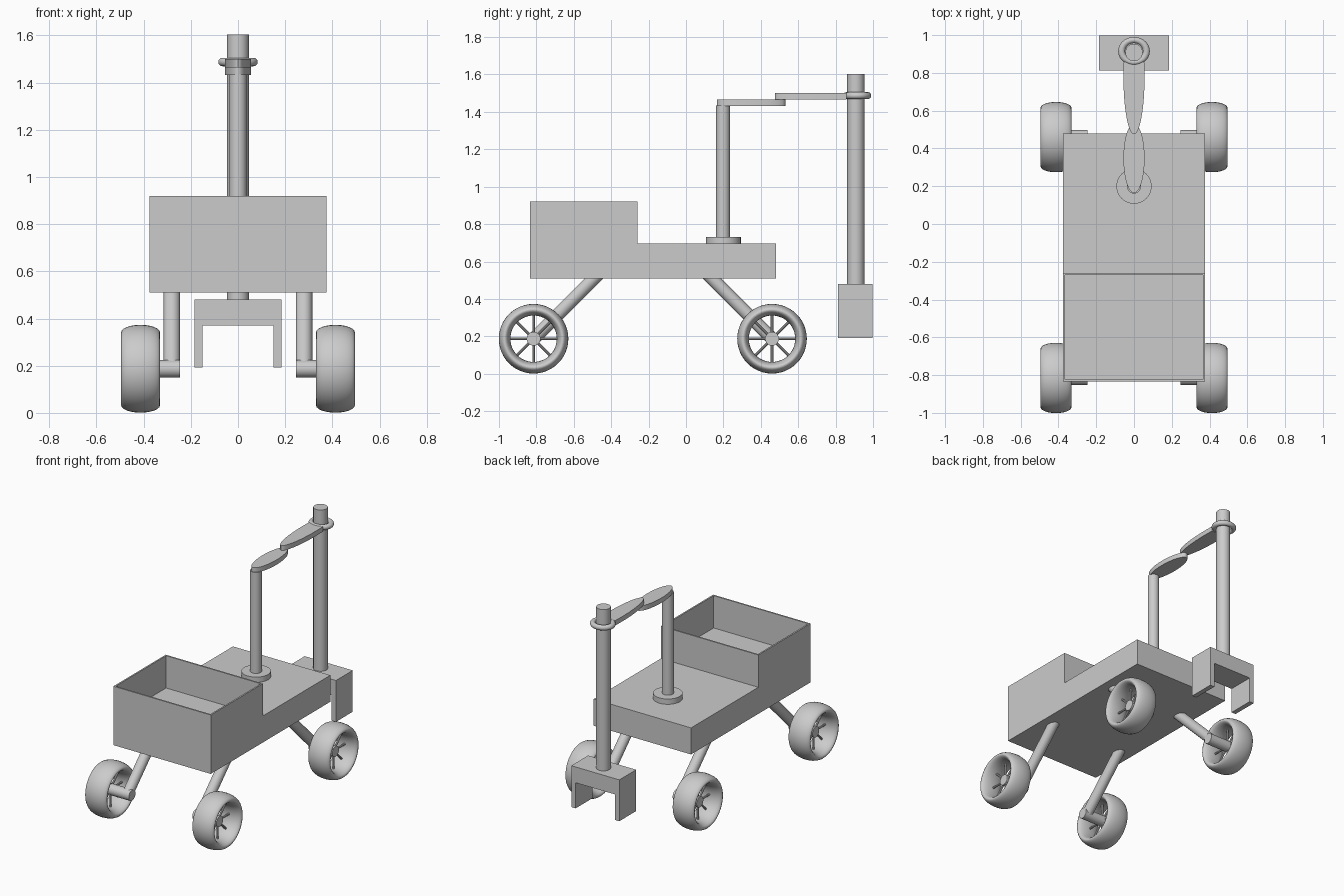
import bpy, bmesh, math
from mathutils import Vector, Matrix

cube = bpy.data.objects.get("Cube")
if cube:
    bpy.data.objects.remove(cube, do_unlink=True)

# Single grey material
grey = bpy.data.materials.new("light_grey")
grey.use_nodes = True
grey.diffuse_color = (0.6, 0.6, 0.6, 1)
grey.node_tree.nodes["Principled BSDF"].inputs["Base Color"].default_value = (0.6, 0.6, 0.6, 1)


def finish(name, bm):
    bmesh.ops.recalc_face_normals(bm, faces=bm.faces)
    mesh = bpy.data.meshes.new(name)
    bm.to_mesh(mesh)
    bm.free()
    obj = bpy.data.objects.new(name, mesh)
    bpy.context.collection.objects.link(obj)
    mesh.materials.append(grey)
    bpy.ops.object.select_all(action="DESELECT")
    obj.select_set(True)
    bpy.context.view_layer.objects.active = obj
    bpy.ops.object.shade_smooth_by_angle(angle=math.radians(35))
    return obj


def add_rod(bm, start, end, radius, sides=32):
    start, end = Vector(start), Vector(end)
    axis = end - start
    turn = axis.to_track_quat("Z", "Y").to_matrix().to_4x4()
    bmesh.ops.create_cone(bm, cap_ends=True, segments=sides, radius1=radius, radius2=radius,
                          depth=axis.length, matrix=Matrix.Translation((start + end) / 2) @ turn)


def rod(name, start, end, radius):
    bm = bmesh.new()
    add_rod(bm, start, end, radius)
    return finish(name, bm)


def prism(name, outline, offset):
    """Extrude a closed outline of 3D points along an offset."""
    bm = bmesh.new()
    face = bm.faces.new([bm.verts.new(p) for p in outline])
    new = bmesh.ops.extrude_face_region(bm, geom=[face])["geom"]
    bmesh.ops.translate(bm, vec=offset, verts=[v for v in new if isinstance(v, bmesh.types.BMVert)])
    return bm


def torus(name, centre, major, minor, scale, rotation=(0, 0, 0)):
    bpy.ops.mesh.primitive_torus_add(major_radius=major, minor_radius=minor, major_segments=48,
                                     minor_segments=24, location=centre, rotation=rotation)
    obj = bpy.context.object
    obj.name = name
    obj.scale = scale
    obj.data.materials.append(grey)
    bpy.ops.object.shade_smooth()
    return obj


# Stepped body with an open bin at the front
profile = [(-0.835, 0.51), (0.48, 0.51), (0.48, 0.695), (-0.26, 0.695), (-0.26, 0.92), (-0.835, 0.92)]
bm = prism("body", [(-0.375, y, z) for y, z in profile], (0.75, 0, 0))
bm.normal_update()
rim = max(bm.faces, key=lambda f: f.calc_center_median().z)
bmesh.ops.recalc_face_normals(bm, faces=bm.faces)
bmesh.ops.inset_region(bm, faces=[rim], thickness=0.015)
bmesh.ops.translate(bm, vec=(0, 0, 0), verts=rim.verts)
floor = bmesh.ops.extrude_face_region(bm, geom=[rim])["geom"]
bmesh.ops.translate(bm, vec=(0, 0, -0.225), verts=[v for v in floor if isinstance(v, bmesh.types.BMVert)])
if rim.is_valid:
    bmesh.ops.delete(bm, geom=[rim], context="FACES_ONLY")
finish("body", bm)

# Wheels, axles, spokes and slanted legs
AXLE_Z, WHEEL_X, LEG_X = 0.187, 0.413, 0.28
for end, y, lean in (("front", -0.815, 1), ("back", 0.46, -1)):
    for side, s in (("left", 1), ("right", -1)):
        tag = f"{end}_{side}"
        torus("tire_" + tag, (s * WHEEL_X, y, AXLE_Z), 0.155, 0.031, (1, 1, 2.65), (0, math.pi / 2, 0))
        rod("axle_" + tag, (s * 0.245, y, AXLE_Z), (s * 0.43, y, AXLE_Z), 0.037)
        rod("leg_" + tag, (s * LEG_X, y, AXLE_Z), (s * LEG_X, y + lean * 0.36, AXLE_Z + 0.36), 0.035)
        bm = bmesh.new()
        for i in range(8):
            a = i * math.pi / 4
            add_rod(bm, (s * WHEEL_X, y, AXLE_Z),
                    (s * WHEEL_X, y + 0.135 * math.cos(a), AXLE_Z + 0.135 * math.sin(a)), 0.007, 10)
        finish("spokes_" + tag, bm)

# Arm post on its base
rod("post_base", (0, 0.2, 0.69), (0, 0.2, 0.732), 0.093)
rod("arm_post", (0, 0.198, 0.73), (0, 0.198, 1.435), 0.037)


# Flat oval arm links, the second one cut off at the ring
def arm(name, centre_y, half_length, limit, z):
    steps = 48
    outline = []
    for i in range(steps):
        a = 2 * math.pi * i / steps
        y = centre_y + half_length * math.cos(a)
        if y <= limit:
            outline.append((0.056 * math.sin(a), y, z))
    finish(name, prism(name, outline, (0, 0, 0.034)))


arm("lower_arm", 0.348, 0.183, 1.0, 1.431)
arm("upper_arm", 0.78, 0.305, 0.88, 1.466)

# Vertical tool pole held by a ring
torus("pole_ring", (0, 0.915, 1.487), 0.064, 0.018, (1.02, 0.92, 1))
rod("tool_pole", (0, 0.908, 0.47), (0, 0.908, 1.603), 0.046)

# Inverted U gripper
half = [(0.185, 0.48), (0.185, 0.192), (0.151, 0.192), (0.151, 0.37)]
outline = half + [(-x, z) for x, z in reversed(half)]
finish("gripper", prism("gripper", [(x, 0.813, z) for x, z in outline], (0, 0.185, 0)))
